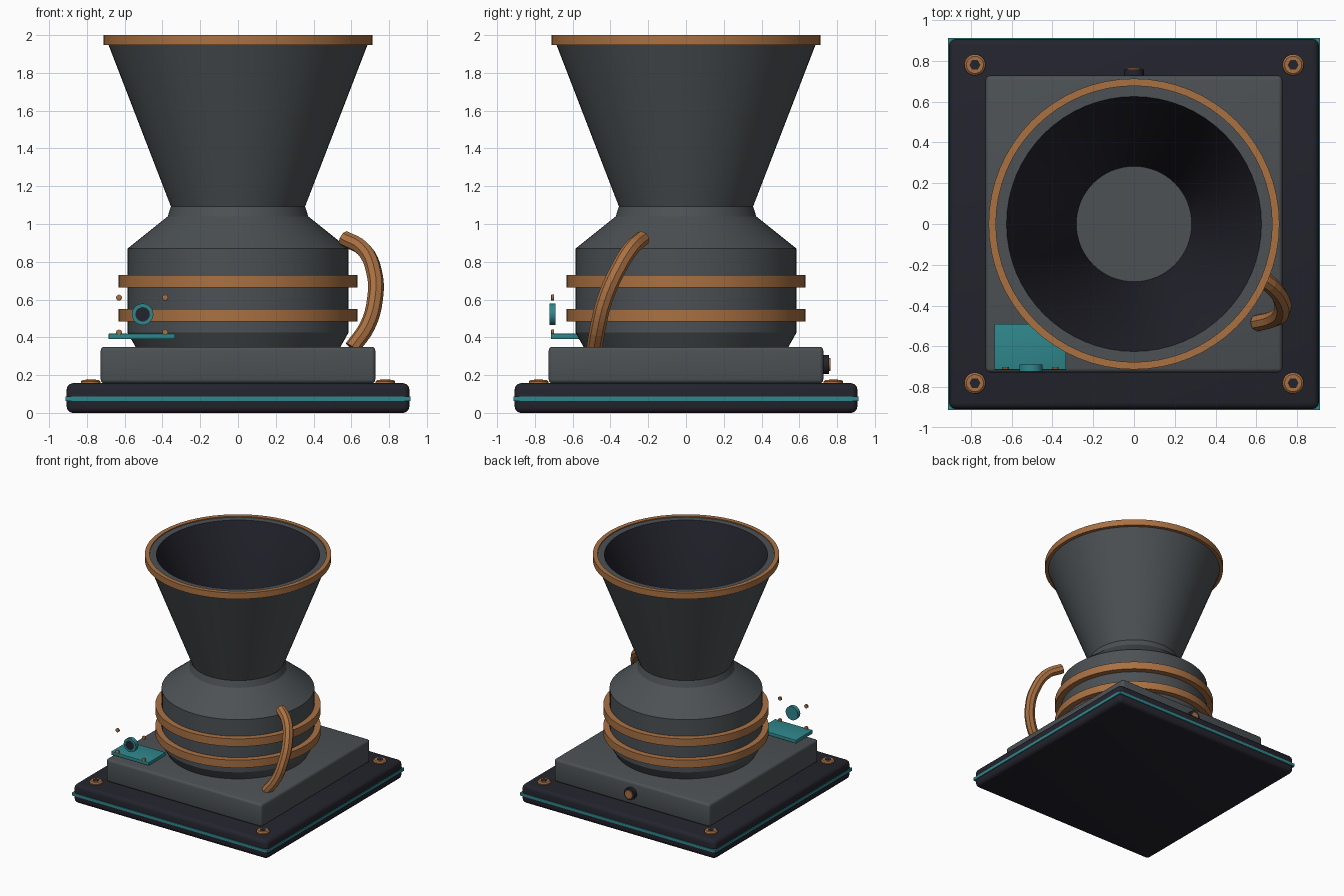
import bpy, bmesh, math
from mathutils import Vector, Matrix

if "Cube" in bpy.data.objects:
    bpy.data.objects.remove(bpy.data.objects["Cube"])


def material(name, rgb):
    m = bpy.data.materials.new(name)
    m.diffuse_color = (*rgb, 1)
    m.use_nodes = True
    m.node_tree.nodes["Principled BSDF"].inputs["Base Color"].default_value = m.diffuse_color
    return m


GREY = material("slate grey", (0.072, 0.082, 0.088))
NAVY = material("dark navy", (0.017, 0.017, 0.026))
COPPER = material("copper", (0.40, 0.165, 0.055))
TEAL = material("teal", (0.028, 0.24, 0.26))


def finish(name, bm, mats, angle=None):
    bmesh.ops.recalc_face_normals(bm, faces=bm.faces)
    me = bpy.data.meshes.new(name)
    bm.to_mesh(me)
    bm.free()
    for m in mats:
        me.materials.append(m)
    ob = bpy.data.objects.new(name, me)
    bpy.context.collection.objects.link(ob)
    if angle:
        bpy.ops.object.select_all(action='DESELECT')
        ob.select_set(True)
        bpy.context.view_layer.objects.active = ob
        bpy.ops.object.shade_smooth_by_angle(angle=math.radians(angle))
    return ob


def box(name, lo, hi, mat, bevel=0):
    lo, hi = Vector(lo), Vector(hi)
    bm = bmesh.new()
    bmesh.ops.create_cube(bm, size=1)
    for v in bm.verts:
        v.co = (lo + hi) / 2 + Vector(a * b for a, b in zip(v.co, hi - lo))
    if bevel:
        bmesh.ops.bevel(bm, geom=bm.edges[:], offset=bevel, segments=3,
                        profile=0.5, affect='EDGES')
    return finish(name, bm, [mat], 35)


def lathe(name, profile, mats, closed=False, n=64, at=(0, 0, 0), rot=None, rule=None):
    """Spin (radius, height) points around z; rule maps segment index to material."""
    bm = bmesh.new()
    rings = []
    for r, z in profile:
        if r == 0:
            rings.append([bm.verts.new((0, 0, z))] * n)
        else:
            rings.append([bm.verts.new((r * math.cos(2 * math.pi * k / n),
                                        r * math.sin(2 * math.pi * k / n), z))
                          for k in range(n)])
    count = len(rings) if closed else len(rings) - 1
    for i in range(count):
        a, b = rings[i], rings[(i + 1) % len(rings)]
        for k in range(n):
            j = (k + 1) % n
            vs = list(dict.fromkeys((a[k], a[j], b[j], b[k])))
            f = bm.faces.new(vs)
            f.material_index = rule(i) if rule else 0
    m = Matrix.Translation(at)
    if rot:
        m = m @ rot
    bmesh.ops.transform(bm, matrix=m, verts=bm.verts)
    return finish(name, bm, mats, 25)


def band(name, r0, r1, z0, z1):
    return lathe(name, [(r0, z0), (r1, z0), (r1, z1), (r0, z1)], [COPPER], closed=True)


# Base slab with teal trim line, and plinth
box("base_slab", (-.907, -.907, 0), (.907, .907, .157), NAVY, .032)
box("base_trim", (-.913, -.913, .062), (.913, .913, .086), TEAL)
box("plinth", (-.727, -.727, .157), (.727, .727, .35), GREY, .02)

# Round body with shoulder and neck
lathe("body", [(0, .345), (.54, .345), (.585, .425), (.585, .87), (.372, 1.04),
               (.355, 1.094), (0, 1.094)], [GREY])

# Hollow funnel: grey outside, dark inside
lathe("funnel", [(.283, 1.092), (.355, 1.092), (.692, 1.965), (.68, 1.992),
                 (.625, 1.992), (.283, 1.096)], [GREY, NAVY], closed=True,
      rule=lambda i: 1 if i == 4 else 0)

# Copper bands and funnel rim
band("funnel_rim", .677, .713, 1.948, 2.0)
band("lower_band", .57, .633, .485, .55)
band("upper_band", .57, .633, .665, .73)

# Curved side pipe
cu = bpy.data.curves.new("side_pipe_path", 'CURVE')
cu.dimensions = '3D'
path = [(.56, -.23, .925), (.665, -.295, .865), (.722, -.37, .74),
        (.725, -.43, .60), (.685, -.465, .46), (.605, -.485, .345)]
sp = cu.splines.new('BEZIER')
sp.bezier_points.add(len(path) - 1)
for p, co in zip(sp.bezier_points, path):
    p.co = co
    p.handle_left_type = p.handle_right_type = 'AUTO'
cu.resolution_u = 4
cu.bevel_depth = .042
cu.bevel_resolution = 2
cu.use_fill_caps = True
cu.materials.append(COPPER)
pipe = bpy.data.objects.new("side_pipe", cu)
bpy.context.collection.objects.link(pipe)
bpy.ops.object.select_all(action='DESELECT')
pipe.select_set(True)
bpy.context.view_layer.objects.active = pipe
bpy.ops.object.convert(target='MESH')
bpy.ops.object.shade_flat()

# Corner bolts with hexagonal sockets
for sx in (-1, 1):
    for sy in (-1, 1):
        at = (sx * .78, sy * .78, 0)
        lathe("bolt", [(0, .15), (.052, .15), (.052, .166), (.042, .175), (0, .175)],
              [COPPER], n=24, at=at)
        lathe("bolt_socket", [(0, .17), (.027, .17), (.027, .177), (0, .177)],
              [NAVY], n=6, at=at)

# Front bracket plate, dial and small screws
front = Matrix.Rotation(math.radians(90), 4, 'X')    # local z -> -y
back = Matrix.Rotation(math.radians(-90), 4, 'X')    # local z -> +y
box("control_plate", (-.685, -.715, .39), (-.333, -.49, .42), TEAL, .004)
lathe("dial", [(0, .69), (.057, .69), (.057, .723), (.038, .723), (.038, .718), (0, .718)],
      [TEAL, NAVY], n=24, at=(-.505, 0, .522), rot=front,
      rule=lambda i: 1 if i == 4 else 0)
for x in (-.63, -.385):
    for z in (.425, .61):
        lathe("control_screw", [(0, .7), (.016, .7), (.016, .712), (.01, .716), (0, .716)],
              [COPPER], n=12, at=(x, 0, z), rot=front)

# Rear socket
lathe("rear_socket", [(0, .72), (.05, .72), (.05, .757), (0, .757)],
      [NAVY], n=24, at=(0, 0, .257), rot=back)
lathe("rear_contact", [(0, .75), (.034, .75), (.034, .765), (0, .765)],
      [COPPER], n=24, at=(0, 0, .257), rot=back)
